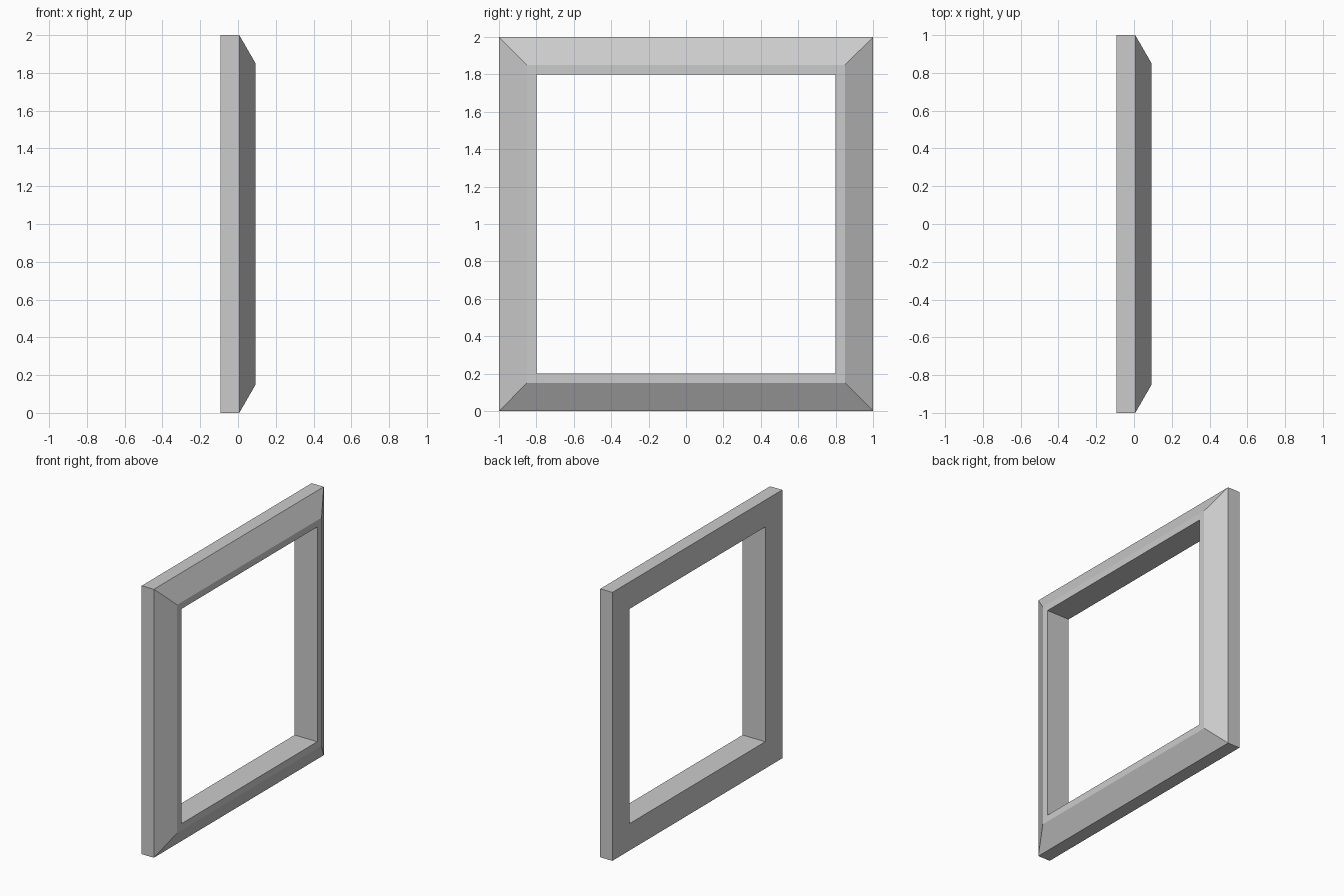
import bpy, bmesh

if "Cube" in bpy.data.objects:
    bpy.data.objects.remove(bpy.data.objects["Cube"])

# Moulding cross-section: (x depth, half size of the square ring)
HALF_DEPTH = 0.0933
PROFILE = [
    (-HALF_DEPTH, 1.0),   # back outer edge
    (0.0067, 1.0),        # start of the sloped face
    (HALF_DEPTH, 0.85),   # end of the sloped face
    (HALF_DEPTH, 0.80),   # opening, front
    (-HALF_DEPTH, 0.80),  # opening, back
]
CORNERS = [(-1, -1), (1, -1), (1, 1), (-1, 1)]

# Square ring with mitred corners
bm = bmesh.new()
rings = [[bm.verts.new((x, sy * h, 1 + sz * h)) for sy, sz in CORNERS]
         for x, h in PROFILE]
for i, ring in enumerate(rings):
    following = rings[(i + 1) % len(rings)]
    for c in range(4):
        d = (c + 1) % 4
        bm.faces.new((ring[c], ring[d], following[d], following[c]))
bmesh.ops.recalc_face_normals(bm, faces=bm.faces)

mesh = bpy.data.meshes.new("window_frame")
bm.to_mesh(mesh)
bm.free()
frame = bpy.data.objects.new("window_frame", mesh)
bpy.context.collection.objects.link(frame)
